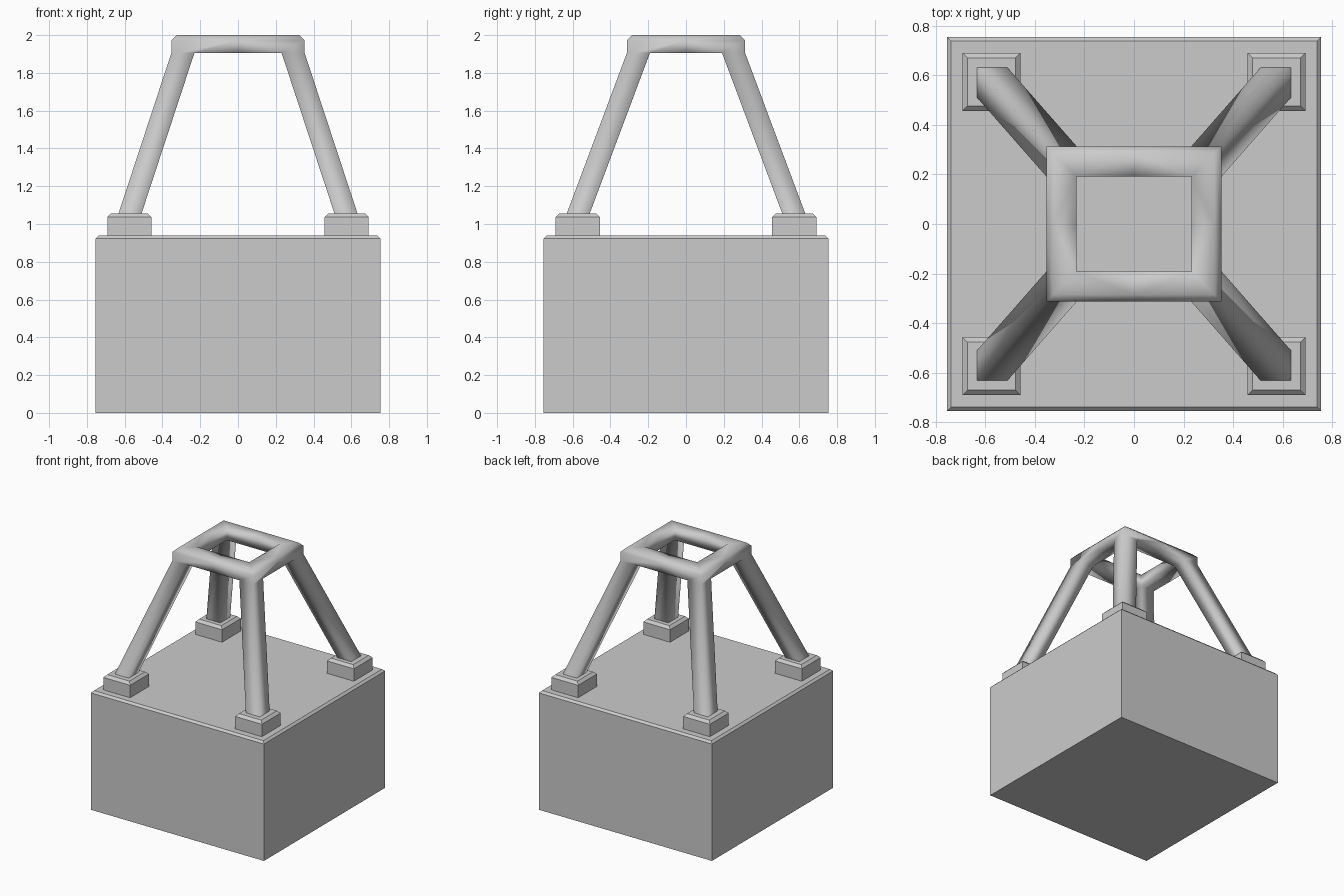
import bpy, bmesh

if "Cube" in bpy.data.objects:
    bpy.data.objects.remove(bpy.data.objects["Cube"])


def finish(name, bm, smooth=False, mirror=False):
    bmesh.ops.remove_doubles(bm, verts=bm.verts, dist=1e-5)
    bmesh.ops.recalc_face_normals(bm, faces=bm.faces)
    for f in bm.faces:
        f.smooth = smooth
    me = bpy.data.meshes.new(name)
    bm.to_mesh(me)
    bm.free()
    ob = bpy.data.objects.new(name, me)
    bpy.context.collection.objects.link(ob)
    if mirror:
        m = ob.modifiers.new("mirror", 'MIRROR')
        m.use_axis = (True, True, False)
    return ob


def chamfered_box(name, cx, cy, half, z0, z1, c, mirror=False):
    # box whose top edges are cut by a small chamfer
    bm = bmesh.new()
    loops = []
    for h, z in ((half, z0), (half, z1 - c), (half - c, z1)):
        loops.append([bm.verts.new((cx + sx * h, cy + sy * h, z))
                      for sx, sy in ((1, 1), (-1, 1), (-1, -1), (1, -1))])
    bm.faces.new(loops[0])
    bm.faces.new(loops[-1])
    for a, b in zip(loops, loops[1:]):
        for i in range(4):
            j = (i + 1) % 4
            bm.faces.new((a[i], a[j], b[j], b[i]))
    return finish(name, bm, mirror=mirror)


# Block and four corner pads
chamfered_box("base_block", 0, 0, 0.755, 0, 0.938, 0.016)
chamfered_box("corner_pads", 0.575, 0.573, 0.117, 0.93, 1.056, 0.02, mirror=True)

# Top ring and legs: one quadrant, mirrored
X, Y, W, C = 0.353, 0.313, 0.122, 0.028
ZB, ZM, ZT = 1.905, 1.972, 2.0
FOOT, ZF = 0.641, 1.03
bm = bmesh.new()


def face(*pts):
    bm.faces.new([bm.verts.new(p) for p in pts])


# ring outer walls
face((0, Y, ZB), (X - W, Y, ZB), (X, Y, ZB), (X, Y, ZM), (0, Y, ZM))
face((X, 0, ZB), (X, Y - W, ZB), (X, Y, ZB), (X, Y, ZM), (X, 0, ZM))
# ring chamfer, top and inner wall
profile = [(0, ZM), (C, ZT), (W, ZT), (W, ZB)]
for (d, z), (e, t) in zip(profile, profile[1:]):
    face((0, Y - d, z), (X - d, Y - d, z), (X - e, Y - e, t), (0, Y - e, t))
    face((X - d, 0, z), (X - d, Y - d, z), (X - e, Y - e, t), (X - e, 0, t))
# ring underside
face((0, Y, ZB), (X - W, Y, ZB), (X - W, Y - W, ZB), (0, Y - W, ZB))
face((X, 0, ZB), (X, Y - W, ZB), (X - W, Y - W, ZB), (X - W, 0, ZB))
# slanted leg
corners = [(0, 0), (W, 0), (W, W), (0, W)]
for i in range(4):
    (a, b), (c, d) = corners[i], corners[(i + 1) % 4]
    face((X - a, Y - b, ZB), (X - c, Y - d, ZB),
         (FOOT - c, FOOT - d, ZF), (FOOT - a, FOOT - b, ZF))
finish("lifting_frame", bm, smooth=True, mirror=True)
